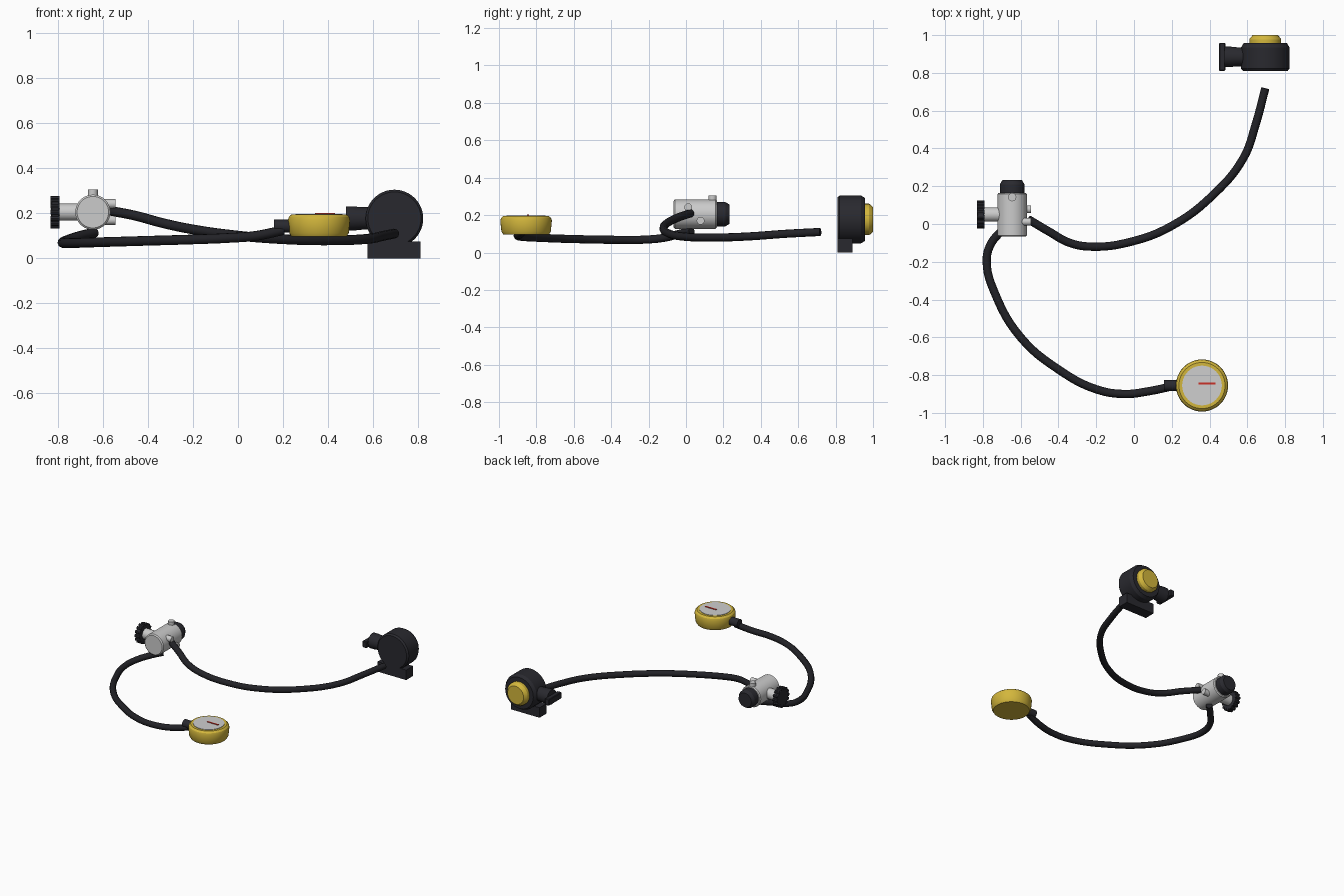
import bpy, bmesh, math
from mathutils import Vector

cube = bpy.data.objects.get("Cube")
if cube:
    bpy.data.objects.remove(cube, do_unlink=True)


def material(name, *rgb):
    m = bpy.data.materials.new(name)
    m.use_nodes = True
    m.diffuse_color = (*rgb, 1)
    m.node_tree.nodes["Principled BSDF"].inputs["Base Color"].default_value = (*rgb, 1)
    return m


BLACK = material("black plastic", 0.022, 0.022, 0.028)
RUBBER = material("hose rubber", 0.016, 0.016, 0.02)
METAL = material("satin metal", 0.6, 0.6, 0.6)
YELLOW = material("yellow", 0.65, 0.47, 0.045)
FACE = material("dial face", 0.62, 0.62, 0.62)
RED = material("red needle", 0.6, 0.03, 0.02)


def finish(bm, name, mat, smooth=True):
    mesh = bpy.data.meshes.new(name)
    bmesh.ops.recalc_face_normals(bm, faces=bm.faces)
    bm.to_mesh(mesh)
    bm.free()
    mesh.materials.append(mat)
    ob = bpy.data.objects.new(name, mesh)
    bpy.context.collection.objects.link(ob)
    if smooth:
        bpy.ops.object.select_all(action='DESELECT')
        ob.select_set(True)
        bpy.context.view_layer.objects.active = ob
        bpy.ops.object.shade_smooth_by_angle(angle=math.radians(30))
    return ob


def turned(name, mat, centre, axis, profile, sides=40):
    """Solid of revolution; profile holds (distance along axis, radius)."""
    bm = bmesh.new()
    turn = Vector(axis).to_track_quat('Z', 'Y')
    rings = []
    for d, r in profile:
        angles = [2 * math.pi * i / sides for i in range(sides)]
        rings.append([bm.verts.new(Vector(centre) + turn @ Vector(
            (r * math.cos(a), r * math.sin(a), d))) for a in angles])
    for a, b in zip(rings, rings[1:]):
        for i in range(sides):
            j = (i + 1) % sides
            bm.faces.new((a[i], a[j], b[j], b[i]))
    bm.faces.new(rings[0])
    bm.faces.new(rings[-1])
    return finish(bm, name, mat)


def box(name, mat, centre, size, bevel=0):
    bm = bmesh.new()
    bmesh.ops.create_cube(bm, size=1)
    for v in bm.verts:
        v.co = Vector(centre) + v.co * Vector(size)
    if bevel:
        bmesh.ops.bevel(bm, geom=bm.edges[:], offset=bevel, segments=1, affect='EDGES')
    return finish(bm, name, mat, False)


def hose(name, points, radius=0.022):
    """Round tube through the points, with closed ends."""
    cu = bpy.data.curves.new(name, 'CURVE')
    cu.dimensions = '3D'
    cu.bevel_depth = radius
    cu.bevel_resolution = 3
    cu.use_fill_caps = True
    cu.resolution_u = 6
    sp = cu.splines.new('BEZIER')
    sp.bezier_points.add(len(points) - 1)
    for bp, p in zip(sp.bezier_points, points):
        bp.co = p
        bp.handle_left_type = bp.handle_right_type = 'AUTO'
    cu.materials.append(RUBBER)
    ob = bpy.data.objects.new(name, cu)
    bpy.context.collection.objects.link(ob)


X, Y, Z = (1, 0, 0), (0, 1, 0), (0, 0, 1)

# Valve body with end cap
vx, vz = -0.645, 0.205
turned("valve_body", METAL, (vx, 0, vz), Y,
       [(-0.067, 0.07), (-0.06, 0.078), (0.158, 0.078), (0.165, 0.072)])
turned("valve_end_cap", BLACK, (vx, 0, vz), Y,
       [(0.16, 0.065), (0.21, 0.065), (0.232, 0.052)])

# Small ports
turned("top_port", METAL, (vx, 0.142, vz), Z, [(0.06, 0.022), (0.1, 0.022)], 20)
for n, (py, pz) in enumerate([(0.012, 0.242), (0.078, 0.17), (0.085, 0.235), (0.015, 0.165)][:2]):
    turned(f"side_port_{n + 1}", METAL, (vx, py, pz), X, [(0.04, 0.021), (0.1, 0.021)], 20)

# Clamp neck and ribbed knob
turned("clamp_neck", METAL, (vx, 0.05, vz), (-1, 0, 0), [(0.05, 0.038), (0.16, 0.038)])
turned("clamp_knob", BLACK, (vx, 0.05, vz), (-1, 0, 0),
       [(0.148, 0.06), (0.152, 0.066), (0.182, 0.066), (0.186, 0.06)])
for i in range(14):
    a = 2 * math.pi * i / 14
    turned("knob_rib", BLACK,
           (vx, 0.05 + 0.063 * math.cos(a), vz + 0.063 * math.sin(a)), (-1, 0, 0),
           [(0.147, 0.011), (0.187, 0.011)], 8)

# Hoses
hose("breathing_hose", [(-0.56, 0.025, 0.21), (-0.45, -0.04, 0.188), (-0.34, -0.1, 0.158),
                        (-0.22, -0.12, 0.132), (-0.02, -0.095, 0.103), (0.2, -0.01, 0.085),
                        (0.42, 0.155, 0.08), (0.58, 0.35, 0.087), (0.645, 0.53, 0.1),
                        (0.695, 0.718, 0.11)])
hose("gauge_hose", [(-0.635, 0.03, 0.115), (-0.7, -0.035, 0.1), (-0.76, -0.11, 0.08),
                    (-0.78, -0.2, 0.07), (-0.735, -0.37, 0.068), (-0.6, -0.6, 0.072),
                    (-0.4, -0.77, 0.078), (-0.2, -0.875, 0.084), (-0.05, -0.9, 0.09),
                    (0.08, -0.885, 0.1), (0.2, -0.86, 0.125)])

# Pressure gauge
gx, gy = 0.36, -0.855
turned("gauge_case", YELLOW, (gx, gy, 0), Z,
       [(0.096, 0.122), (0.112, 0.132), (0.17, 0.138), (0.184, 0.134), (0.195, 0.122)], 48)
turned("gauge_dial", FACE, (gx, gy, 0), Z, [(0.19, 0.105), (0.198, 0.105)], 48)
box("gauge_needle", RED, (0.387, -0.845, 0.199), (0.09, 0.01, 0.006))
turned("gauge_connector", BLACK, (0, gy, 0.143), X, [(0.16, 0.029), (0.25, 0.029)], 24)

# Breathing regulator housing and yellow button
rx, ry, rz = 0.695, 0.885, 0.177
turned("regulator_housing", BLACK, (rx, 0, rz), Y,
       [(0.81, 0.118), (0.822, 0.128), (0.935, 0.128), (0.957, 0.115)], 48)
turned("purge_button", YELLOW, (rx, 0, rz), Y,
       [(0.95, 0.084), (0.978, 0.084), (0.986, 0.079), (1.0, 0.066)], 48)
box("exhaust_block", BLACK, (0.693, 0.85, 0.037), (0.234, 0.08, 0.074))

# Side tube with bite flange
turned("side_tube", BLACK, (0, ry, rz), X,
       [(0.48, 0.054), (0.51, 0.054), (0.55, 0.05), (0.62, 0.05)], 32)
box("bite_flange", BLACK, (0.467, ry, 0.17), (0.034, 0.148, 0.048), 0.004)
